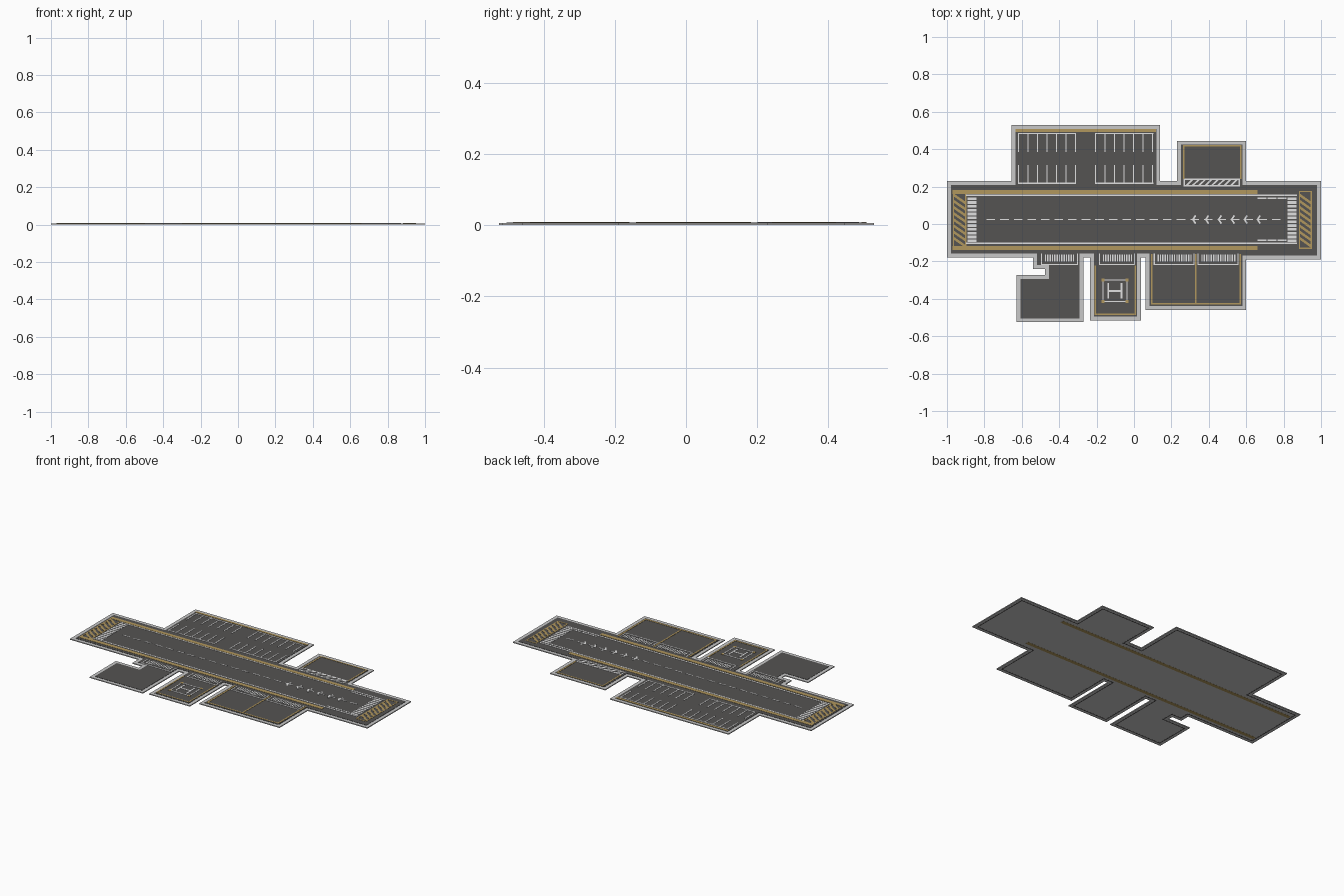
import bpy, bmesh
from mathutils import Vector

if "Cube" in bpy.data.objects:
    bpy.data.objects.remove(bpy.data.objects["Cube"])


def material(name, rgb):
    m = bpy.data.materials.new(name)
    m.diffuse_color = (*rgb, 1)
    m.use_nodes = True
    m.node_tree.nodes["Principled BSDF"].inputs["Base Color"].default_value = m.diffuse_color
    return m


ASPHALT = material("dark_asphalt", (0.09, 0.087, 0.085))
CONCRETE = material("light_concrete", (0.58, 0.58, 0.58))
YELLOW = material("ochre_paint", (0.44, 0.31, 0.11))
WHITE = material("white_paint", (0.75, 0.75, 0.75))


def plates(name, polys, z0, z1, mat):
    """One object made of extruded flat polygons."""
    bm = bmesh.new()
    for poly in polys:
        low = [bm.verts.new((x, y, z0)) for x, y in poly]
        high = [bm.verts.new((x, y, z1)) for x, y in poly]
        bm.faces.new(low[::-1])
        bm.faces.new(high)
        n = len(poly)
        for i in range(n):
            j = (i + 1) % n
            bm.faces.new((low[i], low[j], high[j], high[i]))
    bmesh.ops.recalc_face_normals(bm, faces=bm.faces)
    me = bpy.data.meshes.new(name)
    bm.to_mesh(me)
    bm.free()
    me.materials.append(mat)
    ob = bpy.data.objects.new(name, me)
    bpy.context.collection.objects.link(ob)
    return ob


def rect(x0, y0, x1, y1):
    return [(x0, y0), (x1, y0), (x1, y1), (x0, y1)]


def line(p, q, w=0.008):
    p, q = Vector(p), Vector(q)
    d = (q - p).normalized() * w / 2
    n = Vector((-d.y, d.x))
    return [tuple(v) for v in (p - d - n, q + d - n, q + d + n, p - d + n)]


def path(pts, w=0.008):
    return [line(a, b, w) for a, b in zip(pts, pts[1:])]


def inset(pts, d):
    """Inset a right-angled counter-clockwise outline."""
    out = []
    for i, p in enumerate(pts):
        a = (Vector(p) - Vector(pts[i - 1])).normalized()
        b = (Vector(pts[(i + 1) % len(pts)]) - Vector(p)).normalized()
        out.append((p[0] - d * (a.y + b.y), p[1] + d * (a.x + b.x)))
    return out


# Ground outline: runway with its five side aprons
outline = [(-1, -.18), (-.54, -.18), (-.54, -.24), (-.475, -.24), (-.475, -.272),
           (-.628, -.272), (-.628, -.525), (-.27, -.525), (-.27, -.18), (-.235, -.18),
           (-.235, -.515), (.037, -.515), (.037, -.18), (.062, -.18), (.062, -.46),
           (.6, -.46), (.6, -.19), (1, -.19), (1, .23), (.6, .23), (.6, .445),
           (.23, .445), (.23, .23), (.14, .23), (.14, .528), (-.655, .528),
           (-.655, .23), (-1, .23)]
tarmac = inset(outline, 0.021)
plates("concrete_base", [outline], 0.0005, 0.006, CONCRETE)
plates("asphalt_surface", [tarmac], 0.005, 0.0075, ASPHALT)
plates("asphalt_skirt", path(tarmac + tarmac[:1], 0.006), 0, 0.003, ASPHALT)

Z = (0.0065, 0.0088)  # paint heights

# Runway side strips, which reach through to the underside
plates("runway_side_strips", [rect(-.97, .16, .66, .183), rect(-.97, -.14, .66, -.117)],
       0, Z[1], YELLOW)

# Hatched runway ends
hatch = []
for x0, x1 in ((-.965, -.9), (.885, .948)):
    hatch += path([(x0, -.13), (x1, -.13), (x1, .174), (x0, .174), (x0, -.13)], 0.007)
    for i in range(8):
        y = -.128 + i * .033
        hatch.append([(x0, y + .045), (x1, y), (x1, y + .016), (x0, y + .061)])
plates("runway_end_hatching", hatch, Z[0], Z[1] - 0.0002, YELLOW)

# Runway edge lines, threshold bars and touchdown dashes
marks = [line((-.893, y), (.868, y)) for y in (.154, -.104)]
for x in (-.89, .82):
    for i in range(12):
        y = -.097 + i * .0205
        marks.append(rect(x, y, x + .048, y + .014))
for y in (.137, -.088):
    marks += [line((.665 + i * .053, y), (.705 + i * .053, y)) for i in range(3)]
plates("runway_edge_marks", marks, *Z, WHITE)

# Centre line dashes and chevrons
marks = [line((-.785 + i * .0726, .024), (-.745 + i * .0726, .024), .006) for i in range(22)]
plates("runway_centre_line", marks, *Z, WHITE)
marks = []
for i in range(6):
    x = .315 + i * .069
    marks += path([(x + .012, .042), (x, .024), (x + .012, .006)], .009)
plates("runway_chevrons", marks, Z[0], Z[1] + 0.0002, WHITE)

# Parking bays on the large apron
bays = []
for x0 in (-.617, -.205):
    bays += [line((x0, .218), (x0 + .305, .218), .006), line((x0, .483), (x0 + .305, .483), .006)]
    for i in range(7):
        x = x0 + i * .0508
        bays += [line((x, .22), (x, .313), .006), line((x, .388), (x, .48), .006)]
plates("parking_bays", bays, *Z, WHITE)
plates("parking_edge_line", [line((-.626, .5), (.111, .5), .014)], *Z, YELLOW)

# Yellow apron outlines
lines = path([(.265, .245), (.265, .418), (.57, .418), (.57, .245)])
lines += path([(-.208, -.225), (-.208, -.482), (.008, -.482), (.008, -.225)])
lines += path([(.095, -.165), (.095, -.427), (.568, -.427), (.568, -.165)], .009)
lines.append(line((.33, -.165), (.33, -.427), .009))
plates("apron_outlines", lines, *Z, YELLOW)

# Hatched entry box on the small apron
entry = path([(.268, .205), (.562, .205), (.562, .24), (.268, .24), (.268, .205)], .007)
for i in range(8):
    x = .272 + i * .034
    entry.append([(x, .205), (x + .013, .205), (x + .05, .24), (x + .037, .24)])
plates("entry_hatching", entry, *Z, WHITE)

# Comb-marked apron crossings along the front of the runway
combs = []
for x0, x1 in ((-.495, -.302), (-.185, .002), (.108, .32), (.342, .556)):
    combs += path([(x0, -.162), (x0, -.217), (x1, -.217), (x1, -.162)], .006)
    n = int((x1 - x0 - .02) / .0125)
    for i in range(n):
        x = x0 + .018 + i * .0125
        combs.append(rect(x, -.2, x + .007, -.163))
plates("apron_crossings", combs, *Z, WHITE)

# Helicopter pad: square, landing mark bars and corner marks
pad = path([(-.165, -.3), (-.037, -.3), (-.037, -.415), (-.165, -.415), (-.165, -.3)], .006)
pad += [line((x, -.32), (x, -.395), .009) for x in (-.137, -.067)]
pad.append(line((-.137, -.358), (-.067, -.358), .009))
plates("helicopter_pad_marks", pad, *Z, WHITE)
corners = [rect(x - .008, y - .008, x + .008, y + .008)
           for x in (-.165, -.037) for y in (-.3, -.415)]
plates("helicopter_pad_corners", corners, Z[0], Z[1] + 0.0003, YELLOW)
